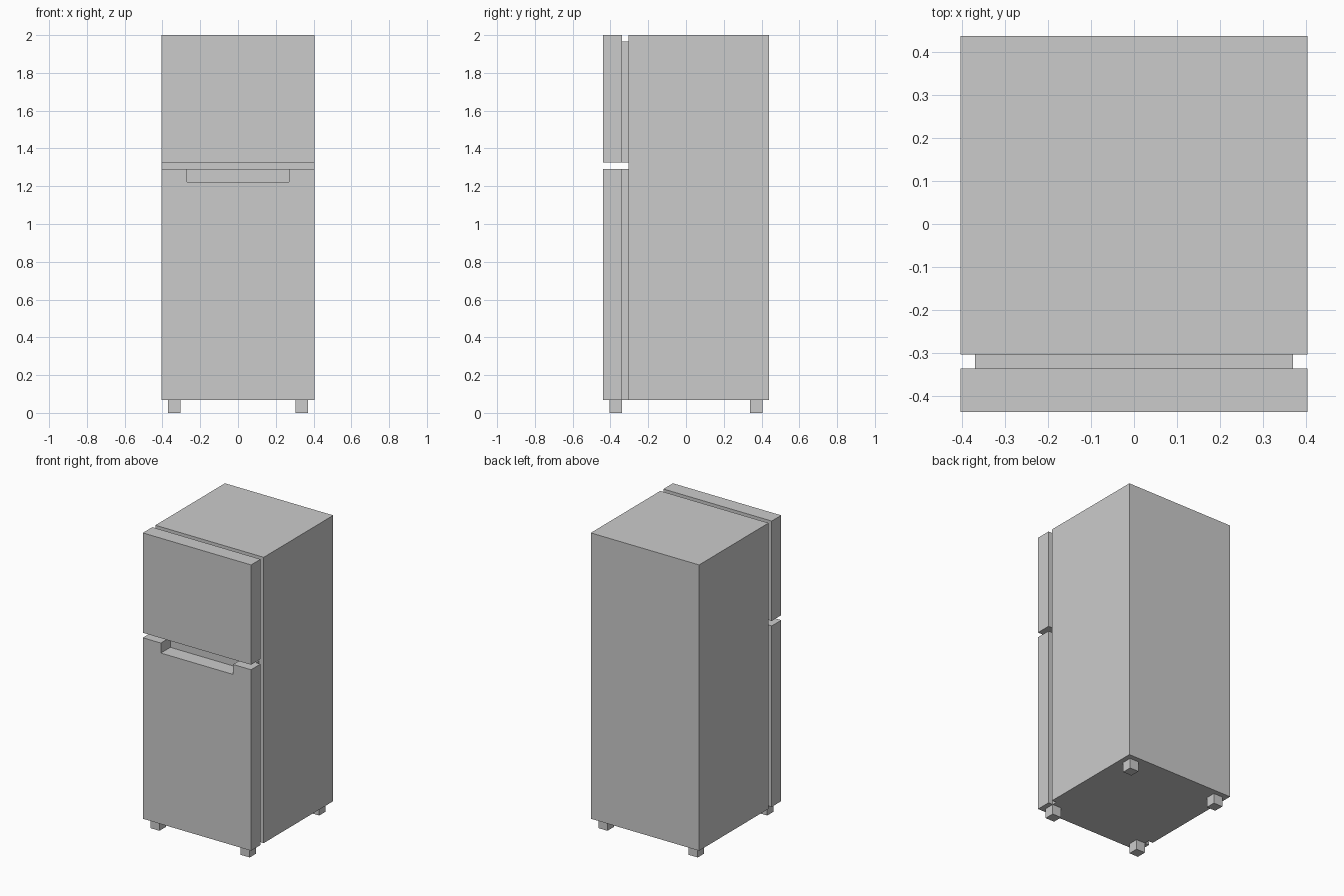
import bpy, bmesh

if "Cube" in bpy.data.objects:
    bpy.data.objects.remove(bpy.data.objects["Cube"])

U = 2 / 59.25                       # design module; all sizes are multiples of it
H, BASE = 59.25, 2                  # total height, underside of cabinet
LOW_TOP, UP_BOTTOM = 38.25, 39.25   # gap between the doors
FRONT, DOOR_BACK, BODY_FRONT, BACK = -13, -10, -9, 13


def prism(name, outline, y0, y1):
    """Extrude an x-z outline from y0 to y1."""
    bm = bmesh.new()
    face = bm.faces.new([bm.verts.new((x * U, y0 * U, z * U)) for x, z in outline])
    ext = bmesh.ops.extrude_face_region(bm, geom=[face])
    verts = [g for g in ext["geom"] if isinstance(g, bmesh.types.BMVert)]
    bmesh.ops.translate(bm, verts=verts, vec=(0, (y1 - y0) * U, 0))
    bmesh.ops.recalc_face_normals(bm, faces=bm.faces)
    mesh = bpy.data.meshes.new(name)
    bm.to_mesh(mesh)
    bm.free()
    obj = bpy.data.objects.new(name, mesh)
    bpy.context.collection.objects.link(obj)
    return obj


def box(name, x0, x1, y0, y1, z0, z1):
    return prism(name, [(x0, z0), (x1, z0), (x1, z1), (x0, z1)], y0, y1)


# Cabinet
box("cabinet", -12, 12, BODY_FRONT, BACK, BASE, H)

# Inset door seals
box("freezer_seal", -11, 11, DOOR_BACK, BODY_FRONT, UP_BOTTOM, H - 1)
box("fridge_seal", -11, 11, DOOR_BACK, BODY_FRONT, BASE, LOW_TOP)

# Doors, the lower one with a grip notch in its top edge
box("freezer_door", -12, 12, FRONT, DOOR_BACK, UP_BOTTOM, H)
GRIP = LOW_TOP - 2
prism("fridge_door", [(-12, BASE), (12, BASE), (12, LOW_TOP), (8, LOW_TOP),
                      (8, GRIP), (-8, GRIP), (-8, LOW_TOP), (-12, LOW_TOP)],
      FRONT, DOOR_BACK)

# Feet
for side, x in (("left", -10), ("right", 10)):
    for end, y in (("front", -11), ("back", 11)):
        box(f"{end}_{side}_foot", x - 1, x + 1, y - 1, y + 1, 0, BASE)
